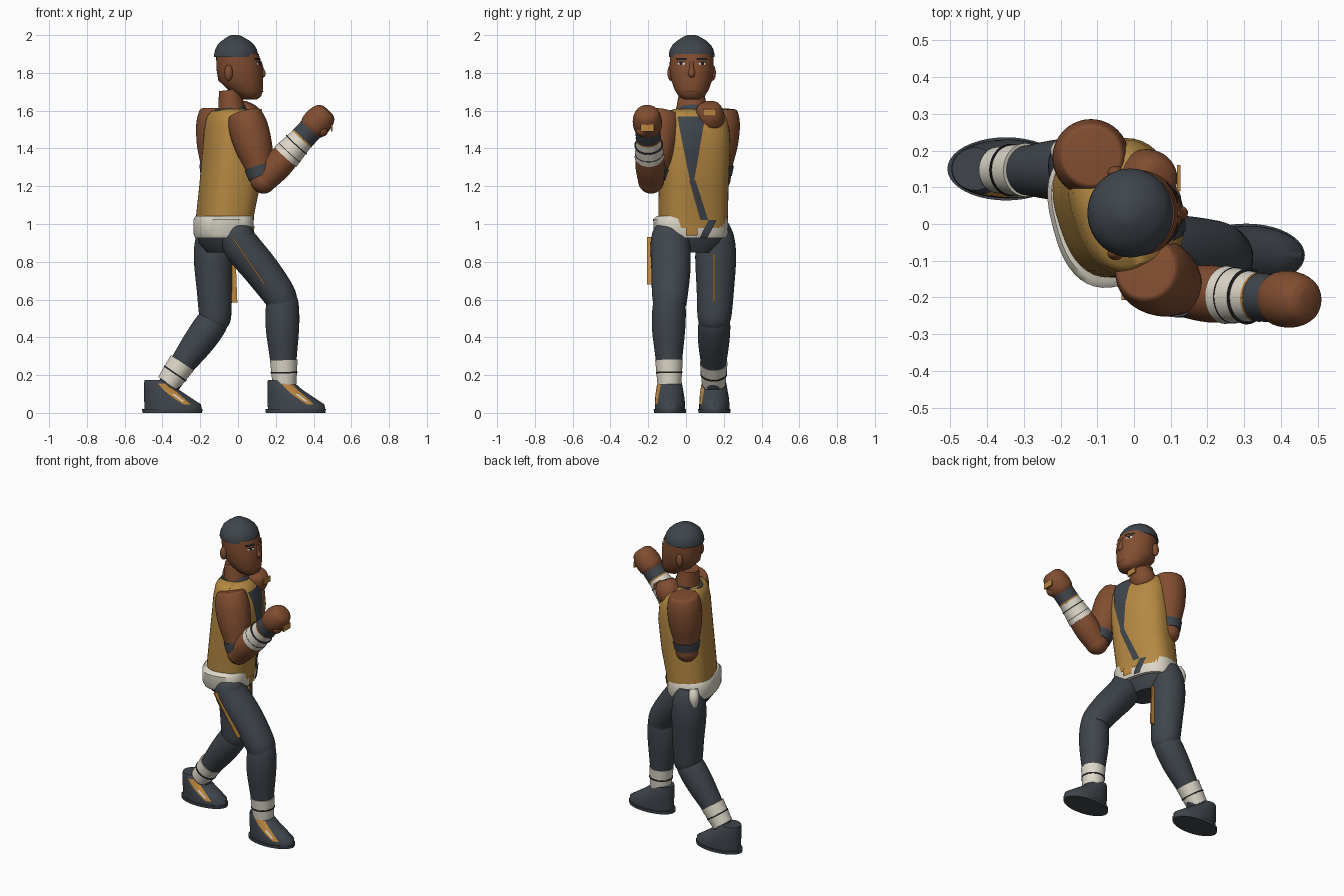
import bpy, bmesh, math
from mathutils import Vector

if "Cube" in bpy.data.objects:
    bpy.data.objects.remove(bpy.data.objects["Cube"])

def mat(name, c):
    m = bpy.data.materials.new(name)
    m.diffuse_color = (*c, 1)
    m.use_nodes = True
    m.node_tree.nodes["Principled BSDF"].inputs["Base Color"].default_value = m.diffuse_color
    return m

SKIN = mat("brown_skin", (0.22, 0.075, 0.03))
DARK = mat("slate_cloth", (0.05, 0.06, 0.072))
OCHRE = mat("ochre_cloth", (0.46, 0.25, 0.055))
WHITE = mat("off_white_wrap", (0.72, 0.68, 0.58))
TAN = mat("orange_trim", (0.5, 0.24, 0.05))
BLACK = mat("near_black", (0.012, 0.012, 0.014))
LIP = mat("dark_lip", (0.12, 0.035, 0.02))
N = 40

def finish(name, bm, m, angle=45):
    bmesh.ops.recalc_face_normals(bm, faces=bm.faces)
    me = bpy.data.meshes.new(name)
    bm.to_mesh(me)
    bm.free()
    me.materials.append(m)
    me.shade_smooth()
    me.set_sharp_from_angle(angle=math.radians(angle))
    ob = bpy.data.objects.new(name, me)
    bpy.context.collection.objects.link(ob)
    return ob

def skin_rings(name, rings, m, angle=45):
    bm = bmesh.new()
    vs = [[bm.verts.new(p) for p in r] for r in rings]
    for a, b in zip(vs, vs[1:]):
        for i in range(len(a)):
            j = (i + 1) % len(a)
            bm.faces.new((a[i], a[j], b[j], b[i]))
    bm.faces.new(vs[0])
    bm.faces.new(vs[-1])
    return finish(name, bm, m, angle)

def spline(rows, steps=5):
    """Smooth curve through rows of numbers."""
    rows = [Vector(r) for r in rows]
    out = []
    for i in range(len(rows) - 1):
        p0, p1 = rows[max(i - 1, 0)], rows[i]
        p2, p3 = rows[i + 1], rows[min(i + 2, len(rows) - 1)]
        for k in range(steps):
            t = k / steps
            out.append(0.5 * (2 * p1 + (p2 - p0) * t + (2 * p0 - 5 * p1 + 4 * p2 - p3) * t * t
                              + (3 * p1 - p0 - 3 * p2 + p3) * t ** 3))
    return out + [rows[-1]]

def tube(name, pts, m, wide=1.0):
    """Round limb through (x, y, z, radius); wide scales it across."""
    rows = spline(pts) if len(pts) > 2 else [Vector(p) for p in pts]
    rings = []
    for i, r in enumerate(rows):
        t = (rows[min(i + 1, len(rows) - 1)].xyz - rows[max(i - 1, 0)].xyz).normalized()
        s = (Vector((0, 1, 0)) - t * t.y).normalized()
        u = t.cross(s)
        rings.append([r.xyz + r.w * (s * wide * math.cos(a) + u * math.sin(a))
                      for a in (2 * math.pi * k / N for k in range(N))])
    return skin_rings(name, rings, m)

class Body:
    """Stack of level ovals (z, cx, cy, half width, half depth) turned by yaw."""
    def __init__(self, rows, yaw=0, power=2.0):
        self.rows, self.e = rows, 2 / power
        self.f = Vector((math.cos(yaw), math.sin(yaw), 0))
        self.s = Vector((math.sin(yaw), -math.cos(yaw), 0))

    def point(self, z, deg, off=0.0):
        rs = self.rows
        i = 0
        while i < len(rs) - 2 and z > rs[i + 1][0]:
            i += 1
        a, b = Vector(rs[i]), Vector(rs[i + 1])
        r = a.lerp(b, (z - a[0]) / (b[0] - a[0]))
        c, s = (math.copysign(abs(v) ** self.e, v)
                for v in (math.cos(math.radians(deg)), math.sin(math.radians(deg))))
        return Vector((r[1], r[2], z)) + self.s * (r[3] + off) * c + self.f * (r[4] + off) * s

    def across(self, z, y):
        """Angle on the chest side where the surface reaches y."""
        lo, hi = 15, 150
        for _ in range(25):
            mid = (lo + hi) / 2
            lo, hi = (mid, hi) if self.point(z, mid).y < y else (lo, mid)
        return lo

    def build(self, name, m, angle=45):
        return skin_rings(name, [[self.point(r[0], 360 * k / N) for k in range(N)]
                                 for r in self.rows], m, angle)

    def patch(self, name, rows, m, off=0.004, cols=10, steps=6, by_y=False):
        """Painted plate between two angles (or two y values), on the surface."""
        bm = bmesh.new()
        grid = []
        for i in range((len(rows) - 1) * steps + 1):
            k = min(i // steps, len(rows) - 2)
            z, a, b = Vector(rows[k]).lerp(Vector(rows[k + 1]), i / steps - k)
            if by_y:
                a, b = self.across(z, a), self.across(z, b)
            grid.append([bm.verts.new(self.point(z, a + (b - a) * c / cols, off))
                         for c in range(cols + 1)])
        for p, q in zip(grid, grid[1:]):
            for c in range(cols):
                bm.faces.new((p[c], q[c], q[c + 1], p[c + 1]))
        return finish(name, bm, m)

def ball(name, c, r, m):
    bm = bmesh.new()
    bmesh.ops.create_uvsphere(bm, u_segments=24, v_segments=14, radius=1)
    for v in bm.verts:
        v.co = Vector(c) + Vector(v.co[i] * r[i] for i in range(3))
    return finish(name, bm, m)

def box(name, c, size, m, lean=0.0):
    """Box whose top is shifted along x by lean."""
    bm = bmesh.new()
    bmesh.ops.create_cube(bm, size=1)
    for v in bm.verts:
        v.co = Vector((c[0] + v.co.x * size[0] + v.co.z * lean,
                       c[1] + v.co.y * size[1], c[2] + v.co.z * size[2]))
    return finish(name, bm, m, 20)

# torso with vest panels
torso = Body([(0.98, -0.07, 0.038, 0.18, 0.138), (1.05, -0.068, 0.038, 0.182, 0.141),
              (1.2, -0.045, 0.04, 0.182, 0.149), (1.4, -0.025, 0.045, 0.186, 0.15),
              (1.5, -0.025, 0.045, 0.182, 0.142), (1.57, -0.03, 0.04, 0.17, 0.122),
              (1.595, -0.03, 0.035, 0.15, 0.1), (1.61, -0.03, 0.03, 0.08, 0.07)], math.radians(18), 2.6)
torso.build("torso", OCHRE)
torso.patch("chest_panel", [(1.21, 0.025, 0.04), (1.57, -0.045, 0.1)], DARK, steps=16, by_y=True)
torso.patch("chest_trim", [(1.2, 0.04, 0.046), (1.57, 0.1, 0.125)], TAN, 0.005, 3, 16, True)
torso.patch("front_strap", [(1.02, 0.075, 0.115), (1.23, 0.018, 0.05)], DARK, 0.006, by_y=True)

# pelvis and belt
HIP = math.radians(15)
Body([(0.85, -0.08, 0.035, 0.11, 0.08), (0.9, -0.085, 0.035, 0.16, 0.115),
      (0.97, -0.08, 0.03, 0.185, 0.13)], HIP, 2.4).build("pelvis", DARK)
belt = Body([(0.925, -0.078, 0.026, 0.185, 0.138), (0.945, -0.078, 0.025, 0.195, 0.146),
             (1.025, -0.077, 0.025, 0.197, 0.148), (1.042, -0.073, 0.03, 0.183, 0.142)], HIP, 2.6)
belt.build("belt", WHITE)
belt.patch("buckle", [(0.938, 0.0, 0.06), (0.99, 0.0, 0.06)], TAN, 0.008, by_y=True)
belt.patch("belt_tail", [(0.928, 0.07, 0.11), (1.02, 0.115, 0.155)], DARK, 0.008, by_y=True)
tube("belt_knot", [(-0.185, 0.185, 1.01, 0.025), (-0.195, 0.198, 0.96, 0.033), (-0.195, 0.2, 0.895, 0.02)], WHITE)

# neck and collar
tube("neck", [(-0.03, 0.03, 1.56, 0.08), (-0.035, 0.03, 1.62, 0.07), (-0.045, 0.03, 1.71, 0.056)], SKIN, 1.15)
tube("collar", [(-0.035, 0.03, 1.56, 0.096), (-0.045, 0.03, 1.618, 0.081)], DARK)

# head and face
head = Body([(1.66, 0.063, 0.03, 0.04, 0.038), (1.675, 0.06, 0.03, 0.068, 0.062),
             (1.71, 0.04, 0.03, 0.09, 0.092), (1.76, 0.014, 0.03, 0.108, 0.118),
             (1.82, 0.008, 0.03, 0.117, 0.122), (1.9, -0.003, 0.03, 0.115, 0.113)])
head.build("head", SKIN)
for k in (-1, 1):
    c = 90 + 28 * k
    head.patch("eye_white", [(1.842, c - 7, c + 7), (1.849, c - 11, c + 11), (1.856, c - 8, c + 8)], WHITE, 0.003)
    head.patch("iris", [(1.842, c - 4, c + 4), (1.857, c - 4, c + 4)], BLACK, 0.005)
    head.patch("eyelid", [(1.854, c - 12, c + 12), (1.86, c - 11, c + 11)], BLACK, 0.005)
    head.patch("eyebrow", [(1.867, c - 16, c + 16), (1.879, c - 15, c + 15)], BLACK, 0.005)
    ball("ear", (-0.05, 0.03 + 0.11 * k, 1.8), (0.022, 0.018, 0.042), SKIN)
head.patch("mouth", [(1.698, 68, 112), (1.704, 68, 112)], LIP)
tube("nose", [(0.115, 0.03, 1.86, 0.01), (0.124, 0.03, 1.82, 0.013),
              (0.128, 0.03, 1.795, 0.019), (0.122, 0.03, 1.78, 0.012)], SKIN)
Body([(1.885, -0.01, 0.03, 0.121, 0.117), (1.9, -0.01, 0.03, 0.121, 0.116),
      (1.925, -0.01, 0.03, 0.115, 0.11), (1.95, -0.012, 0.03, 0.1, 0.096),
      (1.97, -0.012, 0.03, 0.078, 0.074), (1.985, -0.014, 0.03, 0.054, 0.05),
      (1.995, -0.016, 0.03, 0.036, 0.034), (2.0, -0.016, 0.03, 0.022, 0.02)]).build("cap", DARK)

# arms; the left forearm is tucked against the chest
def arm(side, sh, el, fist, slim=1.0):
    sh, el, fist = Vector(sh), Vector(el), Vector(fist)
    up = lambda t, r: (*sh.lerp(el, t), r)
    lo = lambda t, r: (*el.lerp(fist, t), r)
    tube(side + "_upper_arm", [up(-0.03, 0.068), up(0.0, 0.088), up(0.2, 0.104), up(0.5, 0.098),
                               up(0.8, 0.076), up(1, 0.068)], SKIN)
    tube(side + "_elbow_band", [up(0.8, 0.082), up(0.95, 0.074)], DARK)
    ball(side + "_elbow", el, (0.069,) * 3, SKIN)
    tube(side + "_forearm", [lo(0, 0.068 * slim), lo(0.25, 0.078 * slim),
                             lo(0.5, 0.07 * slim), lo(0.85, 0.052)], SKIN)
    if slim == 1:
        tube(side + "_forearm_wrap", [lo(0.4, 0.079), lo(0.72, 0.064)], WHITE)
        for t in (0.47, 0.6):
            tube(side + "_wrap_line", [lo(t, 0.0765), lo(t + 0.008, 0.0765) if t < 0.5 else lo(t + 0.008, 0.0715)], BLACK)
        tube(side + "_wrist_band", [lo(0.72, 0.066), lo(0.86, 0.066)], DARK)
        tube(side + "_wrist_trim", [lo(0.7, 0.067), lo(0.72, 0.067)], TAN)
        ball(side + "_thumb", fist + Vector((0.02, -0.025, -0.05)), (0.032, 0.035, 0.032), SKIN)
    tube(side + "_fist", [lo(0.82, 0.055), lo(0.9, 0.074), lo(1.03, 0.076),
                          lo(1.14, 0.06), lo(1.18, 0.035)], SKIN)

arm("right", (0.035, -0.125, 1.58), (0.135, -0.185, 1.23), (0.425, -0.205, 1.545))
arm("left", (-0.115, 0.185, 1.6), (-0.125, 0.168, 1.24), (0.04, 0.125, 1.575), 0.7)
box("right_knuckle_plate", (0.497, -0.205, 1.508), (0.009, 0.07, 0.036), TAN)
box("left_knuckle_plate", (0.122, 0.125, 1.59), (0.009, 0.07, 0.036), TAN)

# legs
tube("right_thigh", [(-0.005, -0.09, 1.015, 0.04), (-0.005, -0.088, 0.97, 0.08), (0.015, -0.083, 0.89, 0.097),
                     (0.12, -0.08, 0.76, 0.096), (0.215, -0.085, 0.63, 0.088), (0.235, -0.085, 0.57, 0.08)], DARK, 1.08)
tube("right_shin", [(0.235, -0.088, 0.64, 0.06), (0.235, -0.088, 0.59, 0.084), (0.235, -0.092, 0.46, 0.089),
                    (0.24, -0.09, 0.28, 0.07), (0.245, -0.088, 0.14, 0.058)], DARK)
tube("left_thigh", [(-0.13, 0.15, 1.0, 0.07), (-0.13, 0.155, 0.93, 0.094), (-0.132, 0.157, 0.82, 0.102),
                    (-0.125, 0.155, 0.65, 0.093), (-0.12, 0.15, 0.5, 0.083), (-0.12, 0.15, 0.45, 0.06)], DARK, 1.06)
tube("left_shin", [(-0.1, 0.15, 0.53, 0.06), (-0.135, 0.15, 0.48, 0.083), (-0.205, 0.147, 0.38, 0.083),
                   (-0.3, 0.146, 0.25, 0.066), (-0.37, 0.147, 0.14, 0.056)], DARK)
box("right_thigh_stripe", (0.055, -0.19, 0.805), (0.009, 0.034, 0.25), TAN, -0.17)
box("left_thigh_stripe", (-0.026, 0.148, 0.715), (0.035, 0.009, 0.26), TAN, -0.01)

# ankle wraps and boots
def foot(side, x, y, top, bottom):
    top, bottom = Vector(top), Vector(bottom)
    at = lambda t, r: (*top.lerp(bottom, t), r)
    tube(side + "_ankle_wrap", [at(0, 0.073), at(1, 0.063)], WHITE)
    tube(side + "_ankle_wrap_line", [at(0.48, 0.071), at(0.54, 0.071)], BLACK)
    boot = Body([(0.018, x + 0.005, y, 0.08, 0.152), (0.045, x + 0.002, y, 0.08, 0.15),
                 (0.08, x - 0.025, y, 0.077, 0.124), (0.12, x - 0.055, y, 0.07, 0.094),
                 (0.16, x - 0.078, y, 0.063, 0.071), (0.173, x - 0.085, y, 0.058, 0.062)])
    boot.build(side + "_boot", DARK)
    boot.patch(side + "_boot_stripe", [(0.155, 0, 45), (0.1, 10, 42), (0.045, 22, 38)], TAN)
    boot.patch(side + "_boot_flash", [(0.1, 20, 27), (0.06, 25, 31)], WHITE, 0.006)
    Body([(0, x, y, 0.084, 0.158), (0.02, x, y, 0.086, 0.16)]).build(side + "_sole", DARK)
    tube(side + "_boot_cuff", [(x - 0.07, y, 0.145, 0.062), (x - 0.07, y, 0.153, 0.062)], TAN)

foot("right", 0.305, -0.085, (0.242, -0.09, 0.28), (0.246, -0.088, 0.15))
foot("left", -0.348, 0.15, (-0.295, 0.147, 0.265), (-0.37, 0.147, 0.155))
